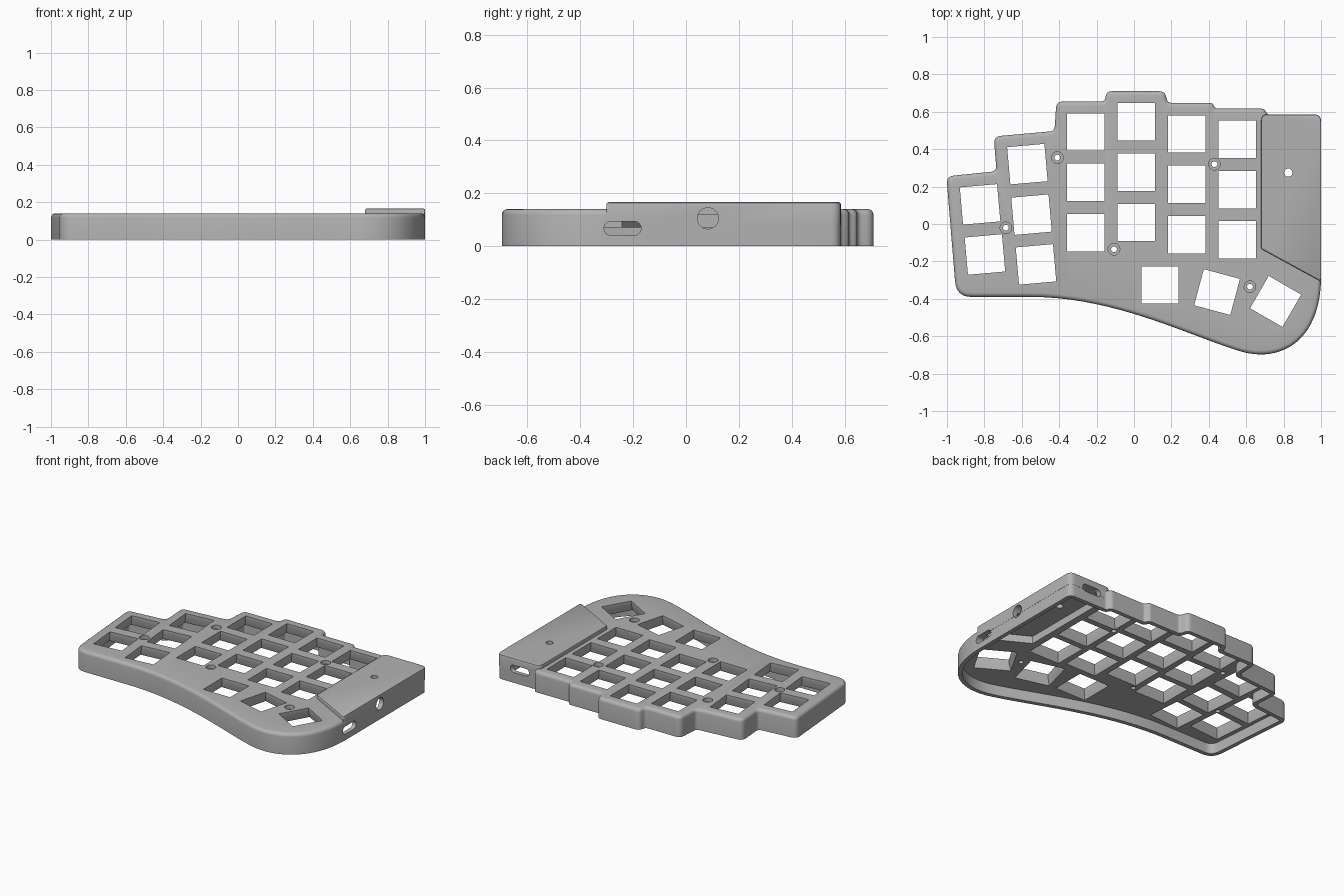
import bpy, bmesh, math
from mathutils import Vector, Matrix
from mathutils.geometry import interpolate_bezier

cube = bpy.data.objects.get("Cube")
if cube:
    bpy.data.objects.remove(cube, do_unlink=True)

grey = bpy.data.materials.new("matte grey")
grey.use_nodes = True
grey.diffuse_color = (0.45, 0.45, 0.45, 1)
grey.node_tree.nodes["Principled BSDF"].inputs["Base Color"].default_value = (0.45, 0.45, 0.45, 1)


def rounded(ctrl, off=0.0, steps=6):
    """Inset a counter-clockwise outline of (x, y, radius) and round its corners."""
    n = len(ctrl)
    p = [Vector(c[:2]) for c in ctrl]
    inset, turns = [], []
    for i in range(n):
        a = (p[i] - p[i - 1]).normalized()
        b = (p[(i + 1) % n] - p[i]).normalized()
        na, nb = Vector((-a.y, a.x)), Vector((-b.y, b.x))
        inset.append(p[i] + (na + nb) * off / (1 + na.dot(nb)))
        turns.append(math.atan2(a.x * b.y - a.y * b.x, a.dot(b)))
    out = []
    for i, (q, t) in enumerate(zip(inset, turns)):
        if ctrl[i][2] == 0:
            out.append(q)
            continue
        r = max(0.004, ctrl[i][2] - math.copysign(off, t))
        u, v = inset[i - 1] - q, inset[(i + 1) % n] - q
        d = min(r * math.tan(abs(t) / 2), 0.48 * u.length, 0.48 * v.length)
        s, e = q + u.normalized() * d, q + v.normalized() * d
        for k in range(steps + 1):
            f = k / steps
            out.append(s * (1 - f) ** 2 + q * 2 * f * (1 - f) + e * f * f)
    return out


def loft(bm, rings, mat=Matrix()):
    """Closed solid through rings of (outline, height)."""
    rows = [[bm.verts.new(mat @ Vector((q[0], q[1], z))) for q in pts] for pts, z in rings]
    for lo, hi in zip(rows, rows[1:]):
        for i in range(len(lo)):
            bm.faces.new((lo[i - 1], lo[i], hi[i], hi[i - 1]))
    bm.faces.new(rows[0][::-1])
    bm.faces.new(rows[-1])


def make(name, build):
    bm = bmesh.new()
    build(bm)
    bmesh.ops.recalc_face_normals(bm, faces=bm.faces[:])
    me = bpy.data.meshes.new(name)
    bm.to_mesh(me)
    bm.free()
    me.materials.append(grey)
    ob = bpy.data.objects.new(name, me)
    bpy.context.collection.objects.link(ob)
    return ob


def combine(target, tool, operation):
    tool.hide_render = True
    mod = target.modifiers.new(tool.name, "BOOLEAN")
    mod.operation, mod.object, mod.solver = operation, tool, "EXACT"
    bpy.context.view_layer.objects.active = target
    bpy.ops.object.modifier_apply(modifier=mod.name)
    bpy.data.objects.remove(tool, do_unlink=True)


def square(h):
    return [(-h, -h), (h, -h), (h, h), (-h, h)]


def capsule(r, half=0.0, n=32):
    """Circle, or a slot stretched along x by half."""
    pts = []
    for i in range(n):
        a = 2 * math.pi * (i + 0.5) / n
        pts.append((r * math.cos(a) + math.copysign(half, math.cos(a)), r * math.sin(a)))
    return pts


# Case outline: curved palm edge, then the stepped back edge
def bez(a, b, c, d, n):
    return [(v.x, v.y, 0) for v in interpolate_bezier(
        *[Vector((*q, 0)) for q in (a, b, c, d)], n)]


outline = [(-0.95, -0.39, 0.09)]
outline += bez((-0.55, -0.39), (-0.1, -0.39), (0.30, -0.60), (0.567, -0.68), 20)
outline += bez((0.567, -0.68), (0.78, -0.745), (1.0, -0.63), (1.0, -0.28), 24)[1:]
outline += [(1.0, 0.585, 0.04), (0.715, 0.585, 0.02), (0.695, 0.617, 0.03),
            (0.435, 0.617, 0.02), (0.42, 0.648, 0.03), (0.18, 0.648, 0.025),
            (0.165, 0.71, 0.04), (-0.145, 0.71, 0.04), (-0.158, 0.655, 0.025),
            (-0.415, 0.655, 0.04), (-0.425, 0.497, 0.03), (-0.75, 0.468, 0.04),
            (-0.735, 0.282, 0.03), (-1.003, 0.255, 0.04)]

WALL, TOP, UNDER, FILLET = 0.028, 0.14, 0.07, 0.022


def shell(bm):
    rings = [(rounded(outline, WALL), UNDER), (rounded(outline, WALL), 0), (rounded(outline), 0)]
    for k in range(5):
        a = math.pi / 2 * k / 4
        rings.append((rounded(outline, FILLET * (1 - math.cos(a))),
                      TOP - FILLET + FILLET * math.sin(a)))
    loft(bm, rings)


case = make("keyboard_case", shell)

# Raised controller housing on the right, with a hollow inside
housing = [(0.68, -0.133, 0.012), (1.001, -0.308, 0.012), (1.001, 0.586, 0.04), (0.68, 0.586, 0.035)]
combine(case, make("controller_housing", lambda bm: loft(bm, [
    (rounded(housing), 0.08), (rounded(housing), 0.158),
    (rounded(housing, 0.002), 0.163), (rounded(housing, 0.007), 0.166)])), "UNION")
combine(case, make("housing_cavity", lambda bm: loft(bm, [
    (rounded(housing, 0.033), 0.05), (rounded(housing, 0.033), 0.12)])), "DIFFERENCE")

# Key openings: (x, y, tilt in degrees), flared below the thin top lip
keys = [(-0.823, 0.105, 5), (-0.797, -0.163, 5),
        (-0.570, 0.320, 5), (-0.548, 0.050, 5), (-0.524, -0.216, 5),
        (0.139, -0.326, 0), (0.444, -0.364, -15), (0.757, -0.414, -30)]
for x, y in ((-0.257, 0.492), (0.013, 0.546), (0.283, 0.481), (0.551, 0.453)):
    keys += [(x, y - 0.269 * row, 0) for row in range(3)]


def key_cutters(bm):
    for x, y, tilt in keys:
        m = Matrix.Translation((x, y, 0)) @ Matrix.Rotation(math.radians(tilt), 4, "Z")
        loft(bm, [(square(0.1175), 0.06), (square(0.1), 0.118), (square(0.1), 0.16)], m)


combine(case, make("key_cutters", key_cutters), "DIFFERENCE")


# Counterbored screw holes and the housing reset hole
def screw_cutters(bm):
    for x, y in ((-0.41, 0.355), (-0.685, -0.02), (-0.107, -0.135), (0.43, 0.32), (0.62, -0.335)):
        loft(bm, [(capsule(0.0155), 0.05), (capsule(0.0155), 0.115),
                  (capsule(0.031), 0.115), (capsule(0.031), 0.16)],
             Matrix.Translation((x, y, 0)))
    loft(bm, [(capsule(0.022), 0.1), (capsule(0.022), 0.2)], Matrix.Translation((0.825, 0.275, 0)))


combine(case, make("screw_cutters", screw_cutters), "DIFFERENCE")


# Side switch slot, round socket and rear cable port
def port_cutters(bm):
    side = Matrix(((0, 0, 1, 0), (1, 0, 0, 0), (0, 1, 0, 0), (0, 0, 0, 1)))
    rear = Matrix(((1, 0, 0, 0), (0, 0, 1, 0), (0, 1, 0, 0), (0, 0, 0, 1)))
    slot, ring, port = capsule(0.0265, 0.0435), capsule(0.04), capsule(0.025, 0.045)
    loft(bm, [(slot, 0.95), (slot, 1.1)], Matrix.Translation((0, -0.24, 0.067)) @ side)
    loft(bm, [(ring, 0.95), (ring, 1.1)], Matrix.Translation((0, 0.083, 0.105)) @ side)
    loft(bm, [(port, 0.53), (port, 0.7)], Matrix.Translation((0.83, 0, 0.094)) @ rear)


combine(case, make("port_cutters", port_cutters), "DIFFERENCE")

# Smooth fillets, crisp edges
bpy.ops.object.select_all(action="DESELECT")
case.select_set(True)
bpy.context.view_layer.objects.active = case
bpy.ops.object.shade_smooth_by_angle(angle=math.radians(30))
